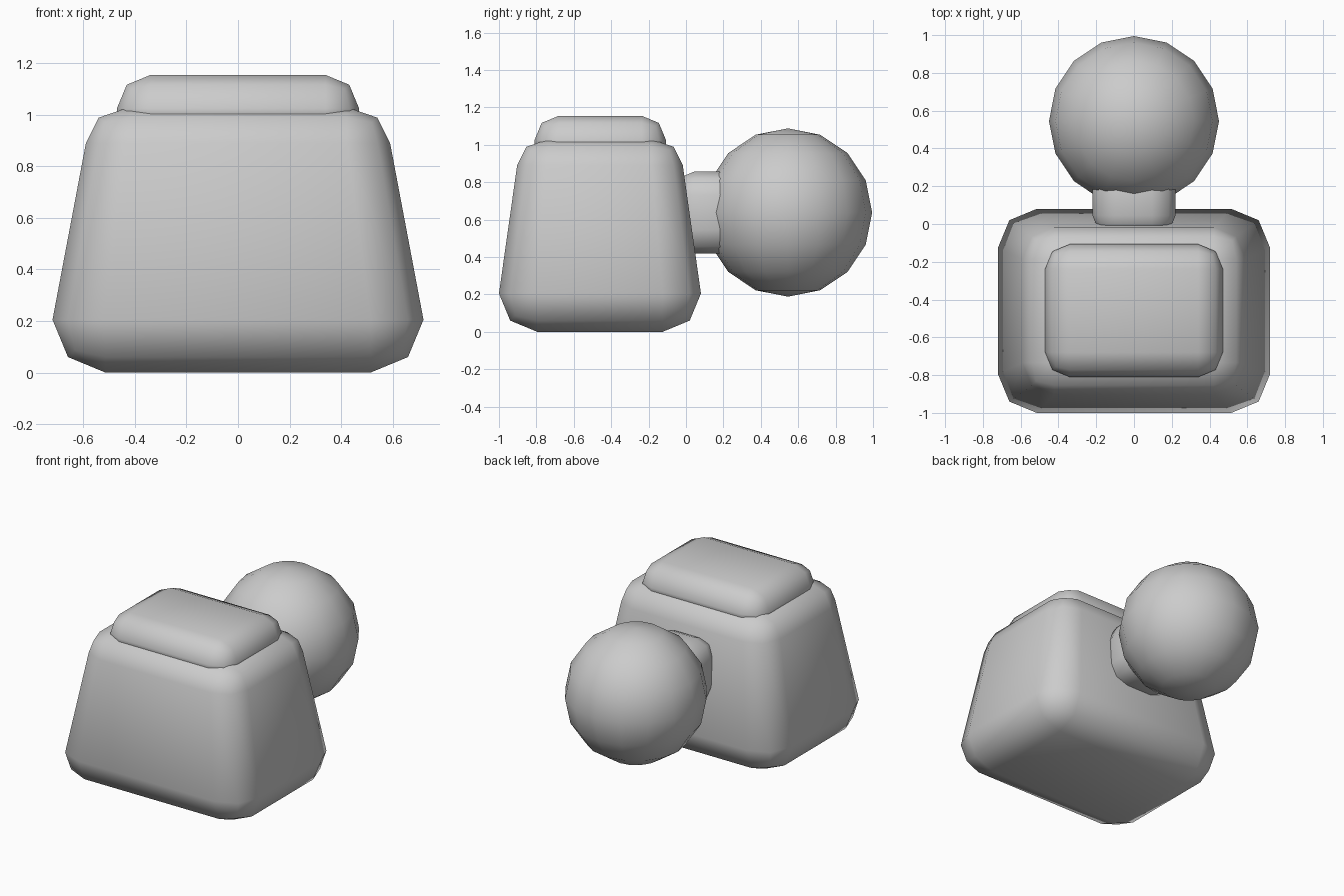
import bpy, bmesh
from mathutils import Vector

if "Cube" in bpy.data.objects:
    bpy.data.objects.remove(bpy.data.objects["Cube"])


def finish(bm, name):
    mesh = bpy.data.meshes.new(name)
    for f in bm.faces:
        f.smooth = True
    bm.to_mesh(mesh)
    bm.free()
    ob = bpy.data.objects.new(name, mesh)
    bpy.context.collection.objects.link(ob)
    return ob


def rounded_box(name, lo, hi, radius, shape=None):
    """Box between two corners, two-step rounded edges, optional reshaping."""
    lo, hi = Vector(lo), Vector(hi)
    mid, size = (lo + hi) / 2, hi - lo
    bm = bmesh.new()
    bmesh.ops.create_cube(bm, size=1)
    for v in bm.verts:
        v.co = Vector(a * b for a, b in zip(v.co, size)) + mid
    bmesh.ops.bevel(bm, geom=bm.edges[:], offset=radius, offset_type='OFFSET',
                    segments=2, profile=0.5, affect='EDGES')
    if shape:
        for v in bm.verts:
            v.co = shape(v.co)
    return finish(bm, name)


BODY_Y, RAW_TOP, TOP, TAPER = -0.46, 1.1, 1.03, 0.82


def taper(co):
    if co.z < RAW_TOP / 2:
        return co
    return Vector((co.x * TAPER, BODY_Y + (co.y - BODY_Y) * TAPER,
                   TOP - (RAW_TOP - co.z) * 0.68))


# Main tapered body
rounded_box("body", (-0.72, BODY_Y - 0.54, 0), (0.72, BODY_Y + 0.54, RAW_TOP), 0.205, taper)

# Raised cap on top of the body
rounded_box("cap", (-0.47, -0.81, 0.875), (0.47, -0.107, 1.155), 0.13)

# Short neck joining body and ball
rounded_box("neck", (-0.22, -0.08, 0.42), (0.22, 0.36, 0.857), 0.125)

# Ball at the back
bm = bmesh.new()
bmesh.ops.create_uvsphere(bm, u_segments=16, v_segments=8, radius=0.45)
bmesh.ops.translate(bm, verts=bm.verts[:], vec=(0, 0.545, 0.638))
finish(bm, "ball")
